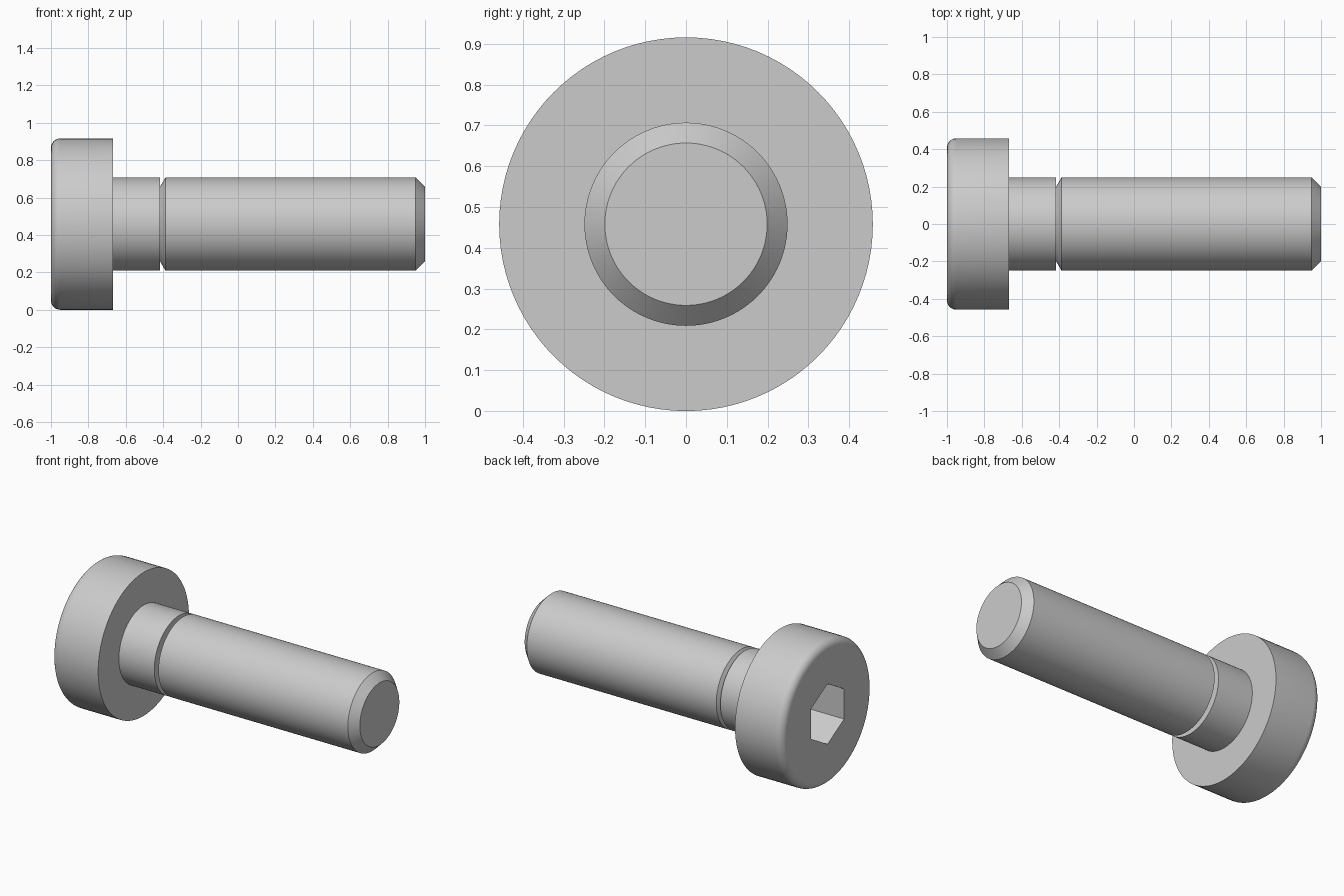
import bpy, bmesh, math
from mathutils import Vector

if "Cube" in bpy.data.objects:
    bpy.data.objects.remove(bpy.data.objects["Cube"])

HEAD_R, SHANK_R, ROOT_R = 0.458, 0.249, 0.199
ROUND = 0.05            # head edge rounding
HEAD_END = -0.667       # underside of the head
SOCKET_R = 0.333 / math.sqrt(3)

steel = bpy.data.materials.new("grey steel")
steel.use_nodes = True
steel.diffuse_color = (0.6, 0.6, 0.6, 1)
steel.node_tree.nodes["Principled BSDF"].inputs["Base Color"].default_value = steel.diffuse_color


def revolve(name, profile, sides):
    """Turn (x, radius) points around the bolt's axis and cap both ends."""
    bm = bmesh.new()
    verts = [bm.verts.new((x, 0, r)) for x, r in profile]
    edges = [bm.edges.new(pair) for pair in zip(verts, verts[1:])]
    bmesh.ops.spin(bm, geom=verts + edges, cent=(0, 0, 0), axis=(1, 0, 0),
                   angle=math.tau, steps=sides, use_merge=True)
    bmesh.ops.remove_doubles(bm, verts=bm.verts, dist=1e-5)
    bmesh.ops.holes_fill(bm, edges=[e for e in bm.edges if e.is_boundary], sides=0)
    bmesh.ops.recalc_face_normals(bm, faces=bm.faces)
    bmesh.ops.translate(bm, verts=bm.verts, vec=Vector((0, 0, HEAD_R)))
    mesh = bpy.data.meshes.new(name)
    bm.to_mesh(mesh)
    bm.free()
    mesh.materials.append(steel)
    obj = bpy.data.objects.new(name, mesh)
    bpy.context.collection.objects.link(obj)
    return obj


def select(obj):
    bpy.ops.object.select_all(action='DESELECT')
    obj.select_set(True)
    bpy.context.view_layer.objects.active = obj


def smooth(obj):
    """Smooth the turned surfaces and keep the end faces flat."""
    select(obj)
    bpy.ops.object.shade_smooth_by_angle(angle=math.radians(25))
    for face in obj.data.polygons:
        if abs(face.normal.x) > 0.999:
            face.use_smooth = False


# Head: cylinder with a rounded outer edge
arc = [i / 8 * math.pi / 2 for i in range(9)]
rounded = [(-1 + ROUND * (1 - math.sin(a)), HEAD_R - ROUND * (1 - math.cos(a)))
           for a in reversed(arc)]
head = revolve("head", rounded + [(HEAD_END, HEAD_R)], 96)

# Hexagonal socket cut into the head
cutter = revolve("socket_cutter", [(-1.1, SOCKET_R), (-0.75, SOCKET_R)], 6)
cutter.hide_render = True
cut = head.modifiers.new("socket", 'BOOLEAN')
cut.operation, cut.solver, cut.object = 'DIFFERENCE', 'EXACT', cutter
select(head)
bpy.ops.object.modifier_apply(modifier=cut.name)
bpy.data.objects.remove(cutter)
smooth(head)

# Shank: plain neck, V-shaped step, threaded length and chamfered tip
shank = revolve("shank", [
    (HEAD_END - 0.03, SHANK_R), (-0.417, SHANK_R), (-0.417, ROOT_R),
    (-0.388, SHANK_R), (0.95, SHANK_R), (1, ROOT_R)], 96)
smooth(shank)
